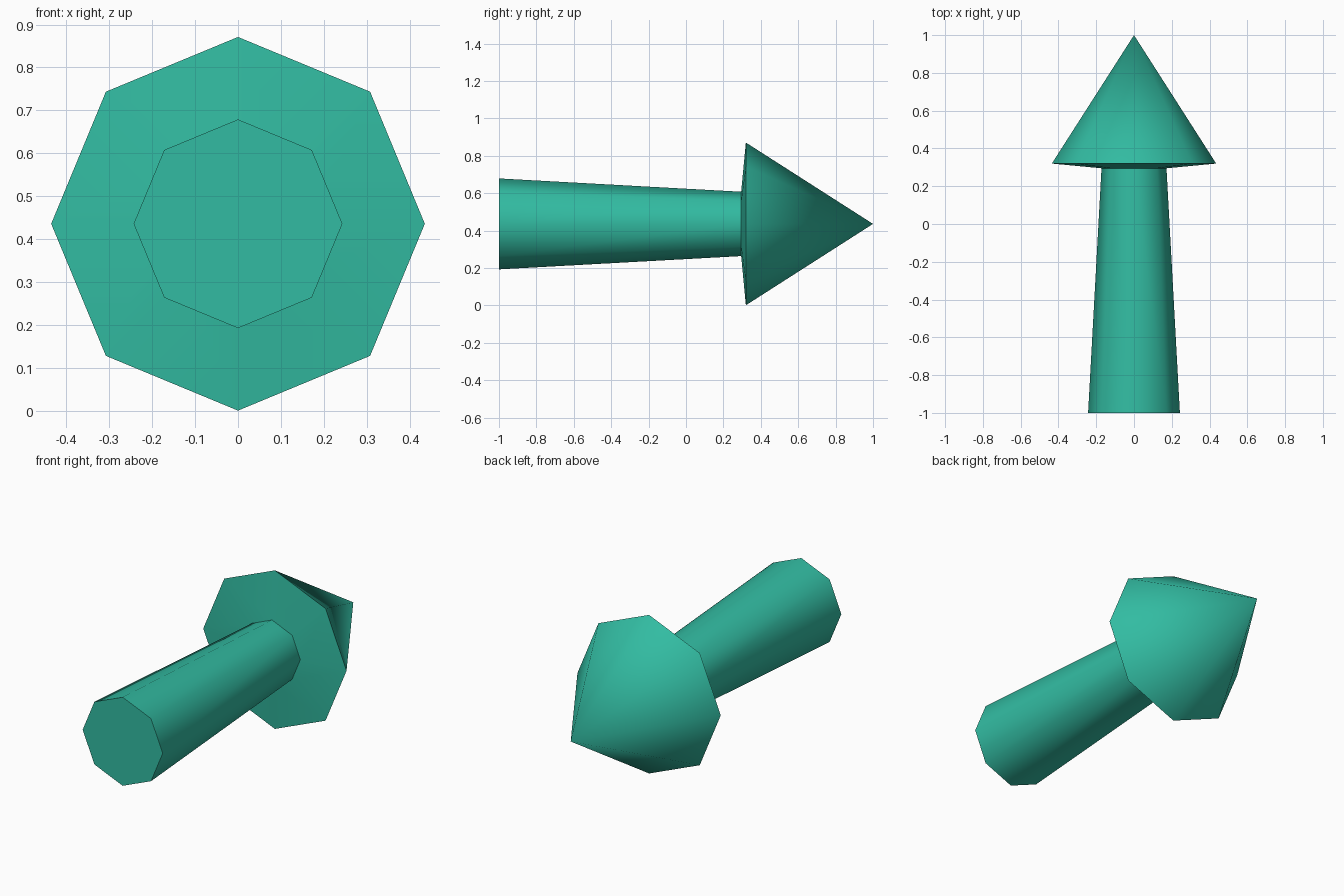
import bpy, bmesh, math

if "Cube" in bpy.data.objects:
    bpy.data.objects.remove(bpy.data.objects["Cube"])

SIDES = 8
CENTRE_Z = 0.436

green = bpy.data.materials.new("teal_green")
green.diffuse_color = (0.032, 0.50, 0.36, 1)
green.use_nodes = True
green.node_tree.nodes["Principled BSDF"].inputs["Base Color"].default_value = green.diffuse_color


def ring(bm, radius, y):
    """Octagon around the y axis with corners at top, bottom and sides."""
    return [bm.verts.new((radius * math.cos(2 * math.pi * i / SIDES), y,
                          CENTRE_Z + radius * math.sin(2 * math.pi * i / SIDES)))
            for i in range(SIDES)]


def bridge(bm, a, b):
    for i in range(SIDES):
        j = (i + 1) % SIDES
        bm.faces.new((a[i], a[j], b[j], b[i]))


bm = bmesh.new()

# Tapered shaft with a flat end cap
tail = ring(bm, 0.243, -1.0)
neck = ring(bm, 0.172, 0.295)
bm.faces.new(tail)
bridge(bm, tail, neck)

# Arrow head: slightly dished back, then the point
rim = ring(bm, 0.435, 0.32)
bridge(bm, neck, rim)
tip = bm.verts.new((0, 1.0, CENTRE_Z))
for i in range(SIDES):
    bm.faces.new((rim[i], rim[(i + 1) % SIDES], tip))

bmesh.ops.recalc_face_normals(bm, faces=bm.faces[:])
mesh = bpy.data.meshes.new("arrow")
bm.to_mesh(mesh)
bm.free()
mesh.materials.append(green)
arrow = bpy.data.objects.new("arrow", mesh)
bpy.context.collection.objects.link(arrow)

# Smooth around the sides, sharp at the cap, neck and rim
bpy.context.view_layer.objects.active = arrow
arrow.select_set(True)
bpy.ops.object.shade_smooth_by_angle(angle=math.radians(50))
